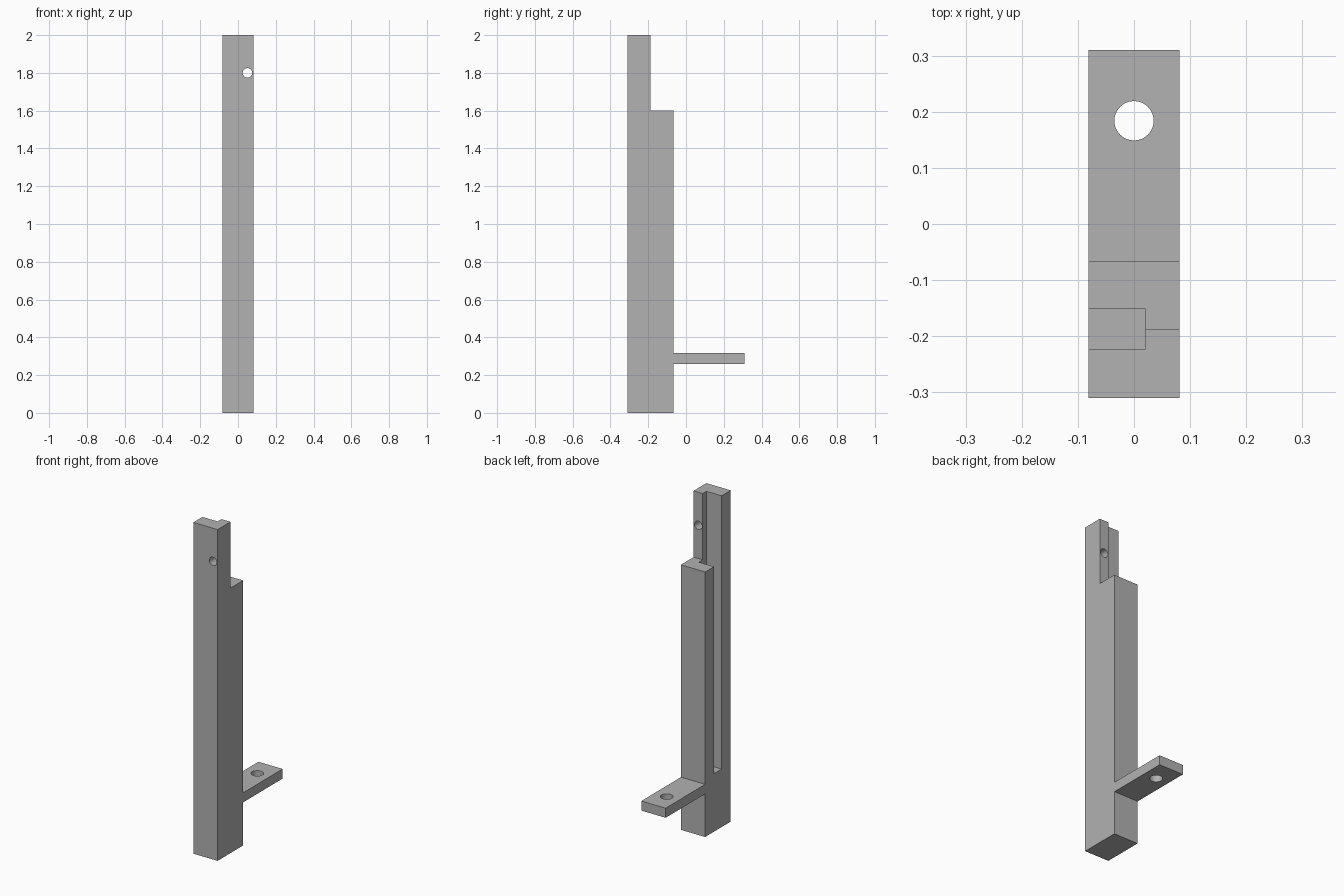
import bpy
import bmesh
from math import pi
from mathutils import Matrix, Vector

cube = bpy.data.objects.get("Cube")
if cube:
    bpy.data.objects.remove(cube, do_unlink=True)

HALF_W = 0.081
FRONT, STEP, BACK, ARM_END = -0.31, -0.188, -0.067, 0.31

grey = bpy.data.materials.new("plain grey")
grey.use_nodes = True
colour = (0.445, 0.445, 0.445, 1)
grey.diffuse_color = colour
grey.node_tree.nodes["Principled BSDF"].inputs["Base Color"].default_value = colour


def add_object(name, bm):
    bmesh.ops.recalc_face_normals(bm, faces=bm.faces)
    mesh = bpy.data.meshes.new(name)
    bm.to_mesh(mesh)
    bm.free()
    mesh.materials.append(grey)
    obj = bpy.data.objects.new(name, mesh)
    bpy.context.collection.objects.link(obj)
    return obj


def box(name, low, high):
    low, high = Vector(low), Vector(high)
    bm = bmesh.new()
    bmesh.ops.create_cube(bm, size=1, matrix=Matrix.Translation((low + high) / 2)
                          @ Matrix.Diagonal((high - low).to_4d()))
    return add_object(name, bm)


def cylinder(name, centre, radius, depth, tilt=0):
    bm = bmesh.new()
    bmesh.ops.create_cone(bm, cap_ends=True, segments=48, radius1=radius,
                          radius2=radius, depth=depth,
                          matrix=Matrix.Translation(centre) @ Matrix.Rotation(tilt, 4, "X"))
    return add_object(name, bm)


# Stepped post with its foot bracket, one side profile pulled across the width
profile = [(FRONT, 0), (BACK, 0), (BACK, 0.26), (ARM_END, 0.26), (ARM_END, 0.318),
           (BACK, 0.318), (BACK, 1.6), (STEP, 1.6), (STEP, 2), (FRONT, 2)]
bm = bmesh.new()
face = bm.faces.new([bm.verts.new((-HALF_W, y, z)) for y, z in profile])
side = bmesh.ops.extrude_face_region(bm, geom=[face])
bmesh.ops.translate(bm, vec=(2 * HALF_W, 0, 0),
                    verts=[v for v in side["geom"] if isinstance(v, bmesh.types.BMVert)])
post = add_object("slotted_post_with_bracket", bm)

# Long side slot open at the top, pin hole near the top, bolt hole in the bracket
cutters = [
    box("slot_cutter", (-0.2, -0.224, 0.35), (0.02, -0.151, 2.2)),
    cylinder("pin_hole_cutter", (0.05, -0.25, 1.8), 0.025, 0.4, pi / 2),
    cylinder("bolt_hole_cutter", (0, 0.184, 0.29), 0.035, 0.3),
]
for cutter in cutters:
    cutter.hide_render = True
    cutter.hide_set(True)
    cut = post.modifiers.new(cutter.name, "BOOLEAN")
    cut.operation = "DIFFERENCE"
    cut.solver = "EXACT"
    cut.object = cutter

# Apply the cuts and smooth only the round hole walls
bpy.ops.object.select_all(action="DESELECT")
post.select_set(True)
bpy.context.view_layer.objects.active = post
for cutter in cutters:
    bpy.ops.object.modifier_apply(modifier=cutter.name)
    bpy.data.objects.remove(cutter, do_unlink=True)
bpy.ops.object.shade_smooth_by_angle(angle=pi / 6)
